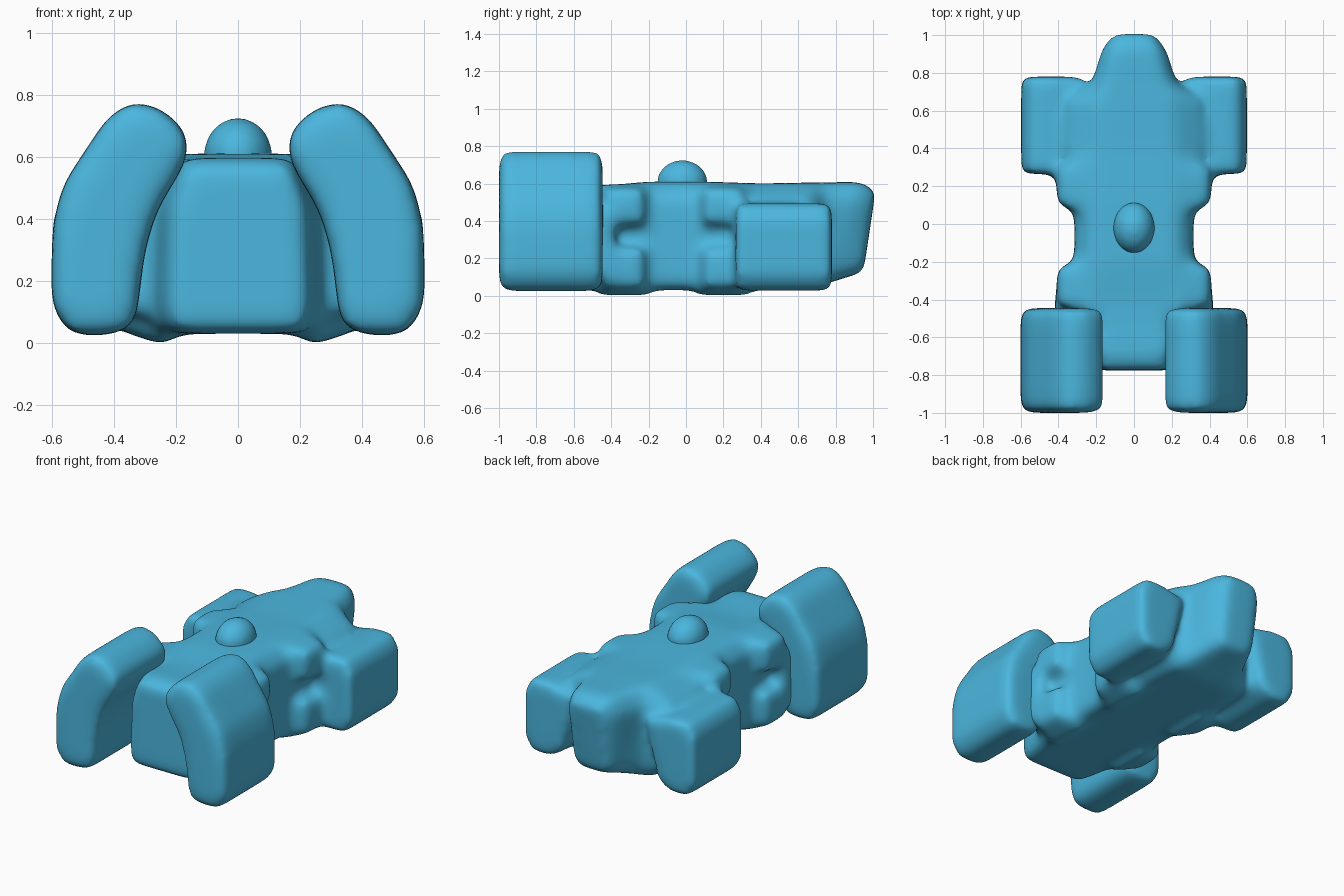
import bpy
import bmesh
from mathutils import Matrix

cube = bpy.data.objects.get("Cube")
if cube:
    bpy.data.objects.remove(cube, do_unlink=True)

blue = bpy.data.materials.new("sky_blue")
blue.use_nodes = True
color = (0.07, 0.47, 0.73, 1)
blue.diffuse_color = color
bsdf = blue.node_tree.nodes["Principled BSDF"]
bsdf.inputs["Base Color"].default_value = color
bsdf.inputs["Roughness"].default_value = 0.6


def loft(bm, sections):
    """Closed skin through rings of 3D points."""
    rings = [[bm.verts.new(p) for p in ring] for ring in sections]
    for a, b in zip(rings, rings[1:]):
        for i in range(len(a)):
            j = (i + 1) % len(a)
            bm.faces.new((a[i], a[j], b[j], b[i]))
    bm.faces.new(rings[0])
    bm.faces.new(rings[-1])


def prism(bm, outline, y0, y1, side):
    loft(bm, [[(side * x, y, z) for x, z in outline] for y in (y0, y1)])


def stub(bm, side, y, base, tip):
    """Tapered knob growing sideways; base and tip are (x, half depth, low z, high z)."""
    loft(bm, [[(side * x, y - d, lo), (side * x, y + d, lo),
               (side * x, y + d, hi), (side * x, y - d, hi)]
              for x, d, lo, hi in (base, tip)])


def finish(bm, name, rounding):
    """Fuse the overlapping solids and soften every corner."""
    bmesh.ops.recalc_face_normals(bm, faces=bm.faces)
    mesh = bpy.data.meshes.new(name)
    bm.to_mesh(mesh)
    bm.free()
    mesh.materials.append(blue)
    obj = bpy.data.objects.new(name, mesh)
    bpy.context.collection.objects.link(obj)
    fuse = obj.modifiers.new("Fuse", "REMESH")
    fuse.mode = "VOXEL"
    fuse.voxel_size = 0.018
    fuse.use_smooth_shade = True
    soft = obj.modifiers.new("Soften", "SMOOTH")
    soft.factor = 0.5
    soft.iterations = rounding


# Hull: y, lean of the section, then half outline from belly to roof
hull = [
    (-0.775, 0, [(0.20, 0.04), (0.22, 0.09), (0.21, 0.43), (0.165, 0.57)]),
    (-0.70, 0, [(0.22, 0.03), (0.245, 0.09), (0.235, 0.44), (0.175, 0.60)]),
    (-0.52, 0, [(0.25, 0.03), (0.28, 0.09), (0.27, 0.45), (0.185, 0.59)]),
    (-0.42, 0, [(0.28, 0.03), (0.31, 0.08), (0.31, 0.50), (0.22, 0.59)]),
    (-0.20, 0, [(0.28, 0.03), (0.315, 0.07), (0.315, 0.52), (0.23, 0.61)]),
    (0.10, 0, [(0.28, 0.03), (0.315, 0.07), (0.315, 0.52), (0.23, 0.61)]),
    (0.40, 0, [(0.26, 0.03), (0.34, 0.10), (0.37, 0.52), (0.21, 0.60)]),
    (0.66, 0, [(0.23, 0.03), (0.32, 0.10), (0.36, 0.52), (0.20, 0.605)]),
    (0.74, 0, [(0.17, 0.06), (0.21, 0.11), (0.23, 0.51), (0.16, 0.605)]),
    (0.92, 0.15, [(0.12, 0.10), (0.16, 0.15), (0.175, 0.52), (0.12, 0.61)]),
    (1.005, 0.15, [(0.09, 0.12), (0.12, 0.17), (0.12, 0.50), (0.09, 0.56)]),
]
bm = bmesh.new()
rings = []
for y, lean, half in hull:
    outline = half + [(-x, z) for x, z in reversed(half)]
    rings.append([(x, y + lean * (z - 0.5), z) for x, z in outline])
loft(bm, rings)

# Suspension stubs, necks to the front pods, and the rear pods grown into the hull
rear = [(0.33, 0.08), (0.42, 0.025), (0.54, 0.025), (0.597, 0.11), (0.597, 0.41),
        (0.55, 0.495), (0.42, 0.495), (0.26, 0.45), (0.28, 0.30)]
for side in (1, -1):
    for middle in (-0.33, 0.20):
        stub(bm, side, middle, (0.22, 0.15, -0.015, 0.28), (0.41, 0.10, 0.05, 0.25))
        stub(bm, side, middle, (0.22, 0.15, 0.34, 0.60), (0.41, 0.10, 0.39, 0.57))
    stub(bm, side, -0.46, (0.22, 0.08, 0.08, 0.50), (0.42, 0.08, 0.10, 0.46))
    prism(bm, rear, 0.265, 0.78, side)
finish(bm, "hull", 50)

# Tall bent front pods
front = [(0.33, 0.05), (0.42, 0.022), (0.54, 0.022), (0.603, 0.12), (0.598, 0.38),
         (0.565, 0.51), (0.42, 0.73), (0.34, 0.78), (0.25, 0.76), (0.162, 0.68),
         (0.162, 0.59), (0.26, 0.43), (0.30, 0.30)]
for side, word in ((1, "left"), (-1, "right")):
    bm = bmesh.new()
    prism(bm, front, -1.0, -0.445, side)
    finish(bm, "front_pod_" + word, 70)

# Domed cockpit
bm = bmesh.new()
place = Matrix.Translation((0, -0.02, 0.605)) @ Matrix.Diagonal((0.11, 0.135, 0.12, 1))
bmesh.ops.create_uvsphere(bm, u_segments=32, v_segments=16, radius=1, matrix=place)
finish(bm, "cockpit_dome", 3)
